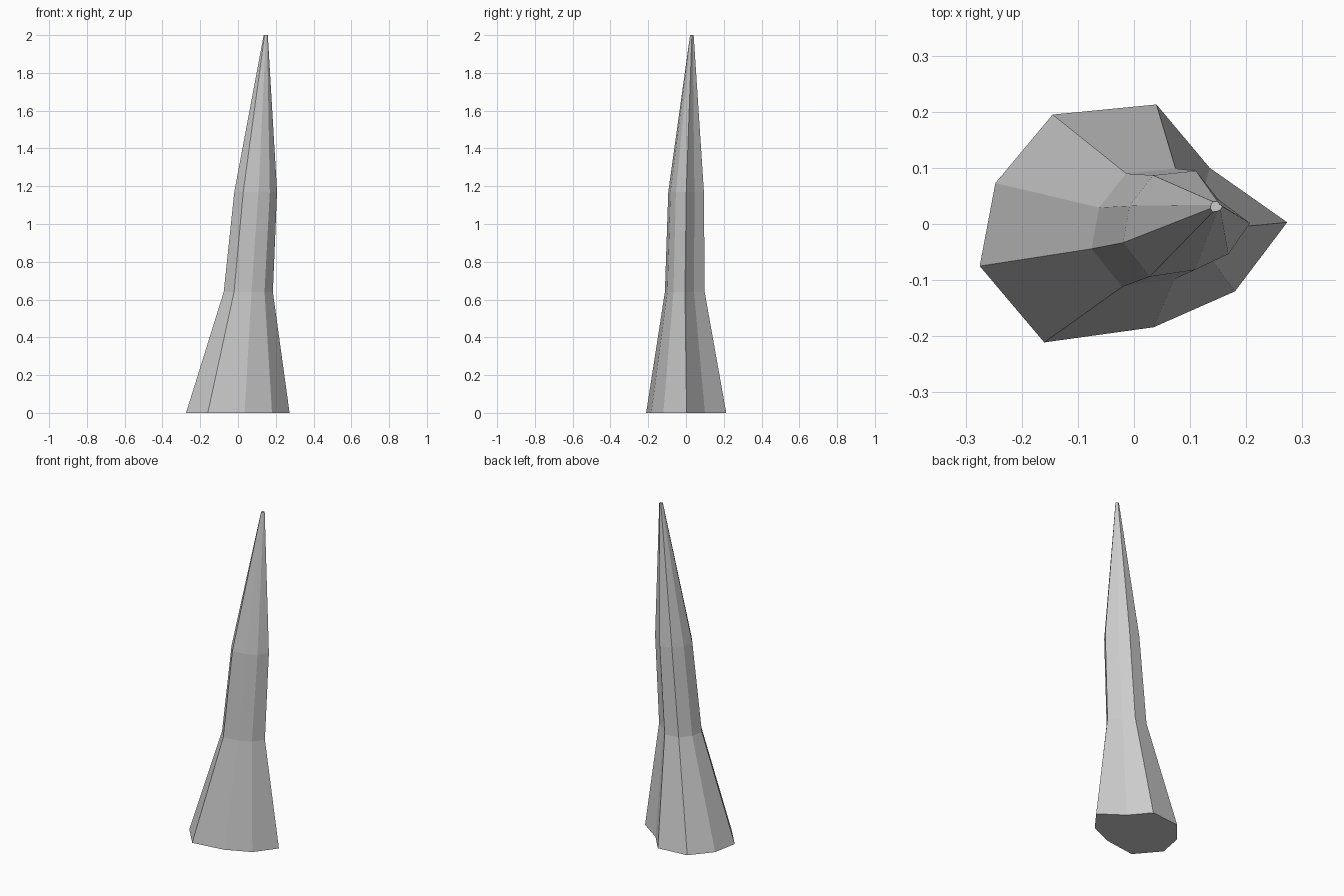
import bpy
import bmesh

if "Cube" in bpy.data.objects:
    bpy.data.objects.remove(bpy.data.objects["Cube"])

# Irregular nine-sided footprint, counter-clockwise
OUTLINE = [(0.273, 0.003), (0.135, 0.10), (0.04, 0.213), (-0.145, 0.195),
           (-0.247, 0.073), (-0.275, -0.075), (-0.16, -0.211),
           (0.035, -0.184), (0.18, -0.12)]

# Sections: height, x scale, y scale, x offset, y offset
SECTIONS = [(0.0, 1.0, 1.0, 0.0, 0.0),
            (0.64, 0.475, 0.497, 0.055, -0.007),
            (1.17, 0.413, 0.445, 0.094, 0.0),
            (2.0, 0.04, 0.045, 0.147, 0.031)]

# Leaning rock spike: the footprint lofted through the sections
bm = bmesh.new()
rings = [[bm.verts.new((x * sx + ox, y * sy + oy, z)) for x, y in OUTLINE]
         for z, sx, sy, ox, oy in SECTIONS]
n = len(OUTLINE)
for low, high in zip(rings, rings[1:]):
    for i in range(n):
        j = (i + 1) % n
        bm.faces.new((low[i], low[j], high[j], high[i]))

# Flat underside and blunt tip
bm.faces.new(rings[0][::-1])
bm.faces.new(rings[-1])

mesh = bpy.data.meshes.new("rock_spike")
bm.to_mesh(mesh)
bm.free()
spike = bpy.data.objects.new("rock_spike", mesh)
bpy.context.collection.objects.link(spike)
